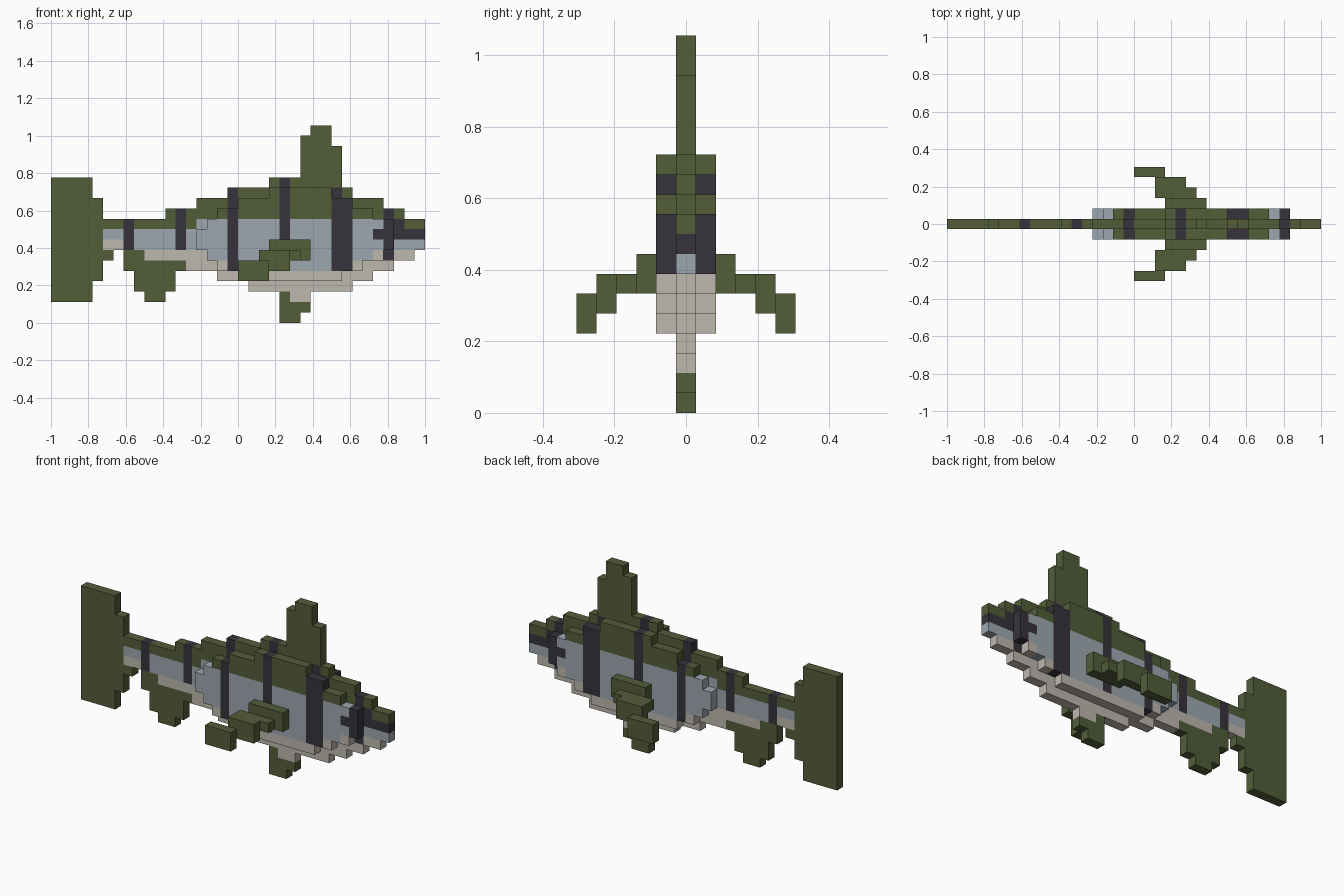
import bpy, bmesh
from mathutils import Vector

if "Cube" in bpy.data.objects:
    bpy.data.objects.remove(bpy.data.objects["Cube"], do_unlink=True)

C = 1 / 18            # edge length of one block
GREEN, DARK, BLUE, BEIGE = range(4)


def linear(v):
    v /= 255
    return v / 12.92 if v <= 0.04045 else ((v + 0.055) / 1.055) ** 2.4


def material(name, rgb):
    m = bpy.data.materials.new(name)
    col = [linear(v) for v in rgb] + [1]
    m.diffuse_color = col
    m.use_nodes = True
    bsdf = m.node_tree.nodes["Principled BSDF"]
    bsdf.inputs["Base Color"].default_value = col
    bsdf.inputs["Roughness"].default_value = 0.9
    return m


MATS = [material("olive green", (83, 93, 57)), material("charcoal", (54, 52, 59)),
        material("grey blue", (158, 167, 176)), material("belly beige", (189, 183, 173))]


def fish_colour(i, j):
    """Colour of a body block from its column i and row j."""
    # stripes, face mask and mouth line
    if i in (7, 12) and j >= 7 or i in (17, 22) and j >= 5 or i == 32 and j >= 6:
        return DARK
    if i in (27, 28) and 5 <= j <= (12 if i == 27 else 11):
        return DARK
    if j == 8 and i >= 31 or (i, j) == (33, 9):
        return DARK
    # green back
    if j >= (10 if 14 <= i <= 33 else 9):
        return GREEN
    # pale belly, with a border that dips in the middle
    border = 8 if i < 7 else 7 if i < 15 else 6 if i < 17 else 5 if i < 29 else 6 if i < 31 else 7
    return BEIGE if j < border else BLUE


def green(i, j):
    return GREEN


def build(name, blocks, colour):
    """Skin a set of blocks (x column, y layer, z row), keeping outer faces only."""
    bm = bmesh.new()
    for cell in blocks:
        centre = Vector((cell[0] - 17.5, cell[1], cell[2] + 0.5))
        for axis in range(3):
            for sign in (-1, 1):
                near = list(cell)
                near[axis] += sign
                if tuple(near) in blocks:
                    continue
                n, u, v = Vector(), Vector(), Vector()
                n[axis], u[(axis + 1) % 3], v[(axis + 2) % 3] = sign / 2, sign / 2, 0.5
                quad = [centre + n + a * u + b * v for a, b in ((-1, -1), (1, -1), (1, 1), (-1, 1))]
                face = bm.faces.new([bm.verts.new(p * C) for p in quad])
                face.material_index = colour(cell[0], cell[2])
    bmesh.ops.remove_doubles(bm, verts=bm.verts, dist=1e-4)
    bmesh.ops.dissolve_limit(bm, angle_limit=0.01, verts=bm.verts, edges=bm.edges, delimit={'MATERIAL'})
    me = bpy.data.meshes.new(name)
    bm.to_mesh(me)
    bm.free()
    for m in MATS:
        me.materials.append(m)
    ob = bpy.data.objects.new(name, me)
    bpy.context.collection.objects.link(ob)


def layer(runs, k=0):
    """Blocks of one layer from runs of (first column, end column, bottom row, top row)."""
    return {(i, k, j) for a, b, lo, hi in runs for i in range(a, b) for j in range(lo, hi)}


# Thin central body from nose to tail
core = [(5, 9, 7, 10), (9, 11, 6, 10), (11, 13, 6, 11), (13, 14, 5, 11), (14, 16, 5, 12),
        (16, 17, 4, 12), (17, 19, 4, 13), (19, 21, 3, 13), (21, 23, 3, 14), (23, 25, 2, 14),
        (25, 27, 3, 14), (27, 29, 3, 13), (29, 31, 4, 12), (31, 32, 5, 12), (32, 33, 5, 11),
        (33, 34, 6, 11), (34, 35, 6, 10), (35, 36, 7, 10)]
build("body_core", layer(core), fish_colour)

# Fins on the centre line
build("tail_fin", layer([(0, 4, 2, 14), (4, 5, 4, 12), (5, 6, 6, 7)]), green)
build("dorsal_fin", layer([(24, 25, 14, 18), (25, 27, 14, 19), (27, 28, 13, 17)]), green)
build("rear_belly_fin", layer([(7, 8, 5, 7), (8, 9, 3, 7), (9, 11, 2, 6), (11, 12, 3, 6),
                               (12, 13, 5, 6)]), green)
build("front_belly_fin", layer([(22, 23, 0, 3), (23, 24, 0, 2), (24, 25, 1, 2)]), green)

# Body flanks and stepped side fins, mirrored front to back
flank = [(14, 15, 7, 9), (15, 16, 6, 10), (16, 18, 5, 11), (18, 21, 4, 12), (21, 27, 4, 13),
         (27, 28, 4, 12), (28, 29, 5, 12), (29, 30, 5, 11), (30, 31, 6, 11), (31, 32, 6, 10),
         (32, 33, 7, 10)]
fin_steps = [(21, 25, 6, 8), (20, 24, 6, 7), (20, 23, 5, 7), (18, 21, 4, 6)]
for side, s in (("front", -1), ("back", 1)):
    build(side + "_flank", layer(flank, s), fish_colour)
    fin = set()
    for n, run in enumerate(fin_steps):
        fin |= layer([run], s * (n + 2))
    build(side + "_side_fin", fin, green)
